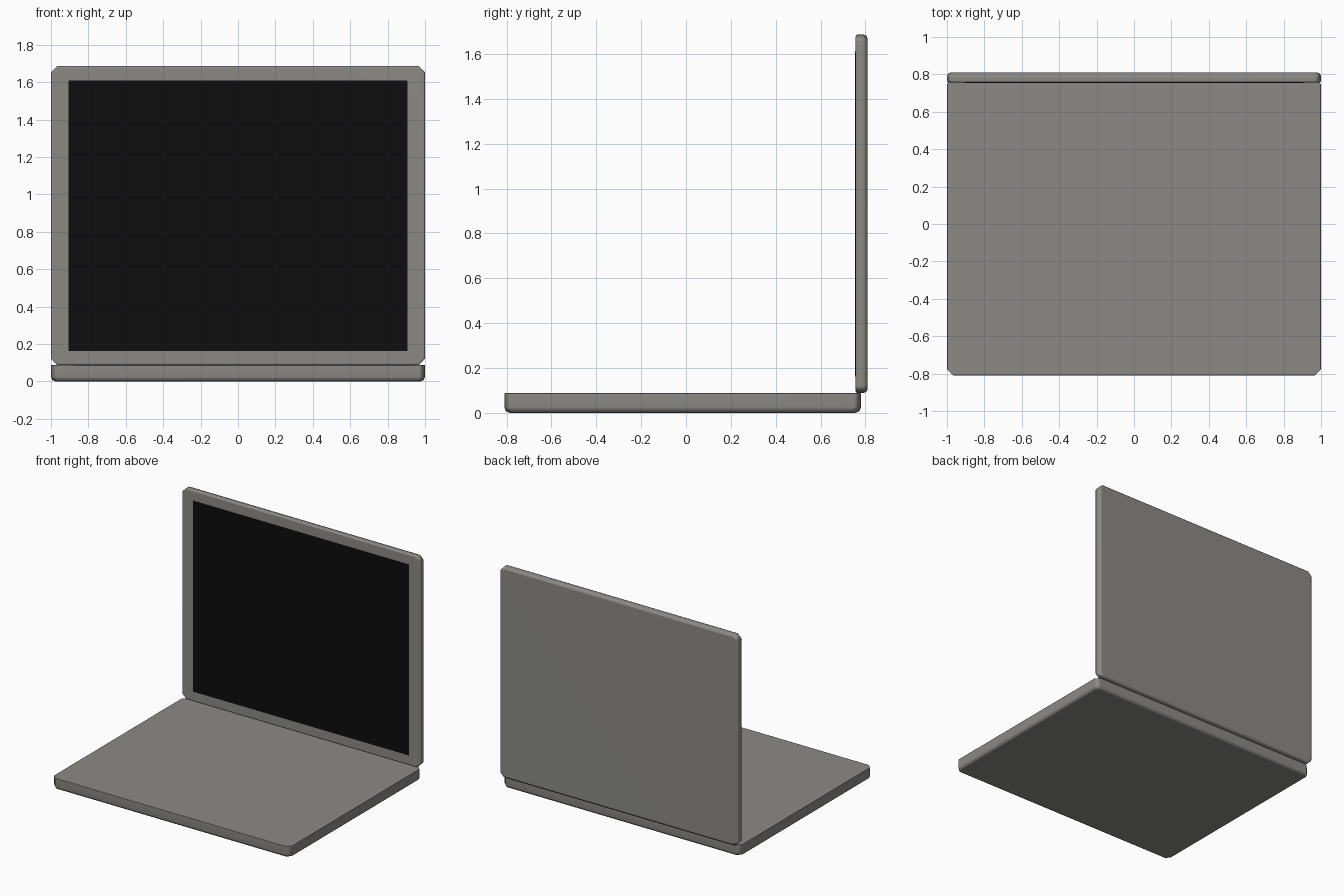
import bpy, bmesh, math
from mathutils import Vector

cube = bpy.data.objects.get("Cube")
if cube:
    bpy.data.objects.remove(cube, do_unlink=True)


def material(name, rgb):
    m = bpy.data.materials.new(name)
    m.use_nodes = True
    m.diffuse_color = (*rgb, 1)
    m.node_tree.nodes["Principled BSDF"].inputs["Base Color"].default_value = (*rgb, 1)
    return m


def slab(name, lo, hi, mat, inner=None, corner=0, outer_rim=0, inner_rim=0):
    """Box from lo to hi; inner is the direction of its inside face."""
    lo, hi = Vector(lo), Vector(hi)
    bm = bmesh.new()
    bmesh.ops.create_cube(bm, size=1)
    bmesh.ops.scale(bm, vec=hi - lo, verts=bm.verts)
    bmesh.ops.translate(bm, vec=(lo + hi) / 2, verts=bm.verts)
    if inner:
        n = Vector(inner)

        def bevel(edges, width, segments):
            bmesh.ops.bevel(bm, geom=edges, offset=width, segments=segments,
                            profile=0.5, affect='EDGES', clamp_overlap=True)
            bm.normal_update()

        # cut the four corners, then soften both rims
        bevel([e for e in bm.edges
               if abs((e.verts[0].co - e.verts[1].co).normalized().dot(n)) > 0.9], corner, 1)
        for direction, width in ((-n, outer_rim), (n, inner_rim)):
            face = max(bm.faces, key=lambda f: (f.normal.dot(direction), f.calc_area()))
            bevel(list(face.edges), width, 2)
    mesh = bpy.data.meshes.new(name)
    bm.to_mesh(mesh)
    bm.free()
    mesh.materials.append(mat)
    obj = bpy.data.objects.new(name, mesh)
    bpy.context.collection.objects.link(obj)
    if inner:
        bpy.ops.object.select_all(action='DESELECT')
        obj.select_set(True)
        bpy.context.view_layer.objects.active = obj
        bpy.ops.object.shade_smooth_by_angle(angle=math.radians(60))
        weighted = obj.modifiers.new("weighted_normals", 'WEIGHTED_NORMAL')
        weighted.keep_sharp = True
    return obj


shell = material("warm_grey", (0.26, 0.255, 0.235))
glass = material("screen_black", (0.004, 0.004, 0.004))

# Keyboard half, lying flat
slab("base", (-1, -0.81, 0), (1, 0.78, 0.088), shell,
     inner=(0, 0, 1), corner=0.033, outer_rim=0.025, inner_rim=0.004)

# Display half, standing upright on the back edge
slab("lid", (-1, 0.756, 0.088), (1, 0.81, 1.687), shell,
     inner=(0, -1, 0), corner=0.033, outer_rim=0.02, inner_rim=0.01)

# Display panel
slab("screen", (-0.905, 0.754, 0.163), (0.905, 0.76, 1.61), glass)
